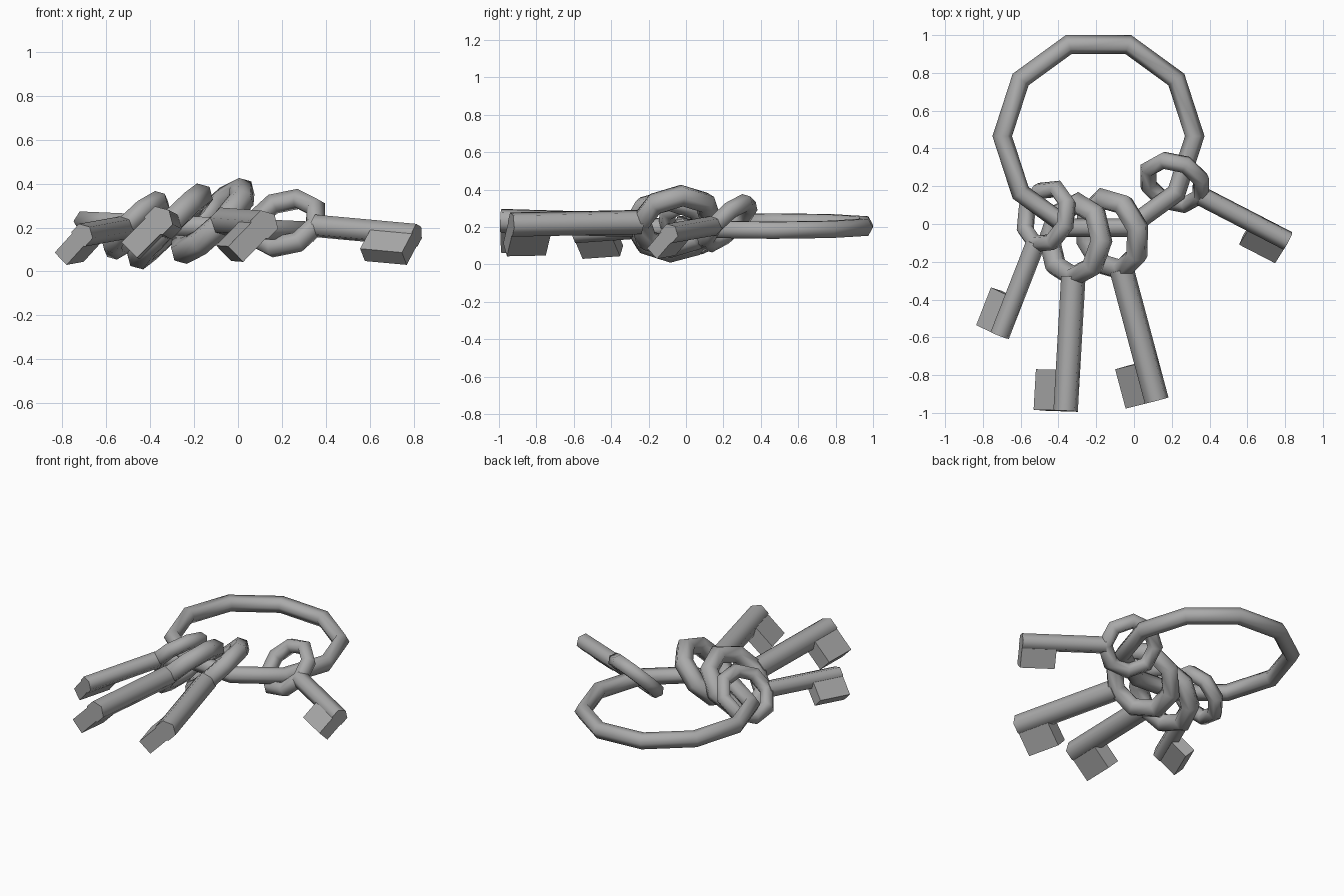
import bpy
from math import cos, sin, radians
from mathutils import Matrix, Vector

if "Cube" in bpy.data.objects:
    bpy.data.objects.remove(bpy.data.objects["Cube"])

METAL = bpy.data.materials.new("grey metal")
METAL.use_nodes = True
METAL.diffuse_color = (0.4, 0.4, 0.4, 1)
METAL.node_tree.nodes["Principled BSDF"].inputs["Base Color"].default_value = METAL.diffuse_color


def finish(name, frame, local=Matrix()):
    """Name, place, colour and shade the part that was just added."""
    ob = bpy.context.object
    ob.name = name
    ob.data.transform(local)
    ob.matrix_world = frame
    ob.data.materials.append(METAL)
    bpy.ops.object.shade_smooth_by_angle(angle=radians(65))


def torus(name, frame, radius, thickness, segments):
    bpy.ops.mesh.primitive_torus_add(major_radius=radius, minor_radius=thickness,
                                     major_segments=segments, minor_segments=6)
    finish(name, frame)


def key_frame(head, tip, roll):
    """Local frame at the key head: the shaft runs along -Y, the bit points to -X."""
    y = (head - tip).normalized()
    flat = y.cross(Vector((0, 0, 1))).normalized()
    x = flat * cos(roll) + flat.cross(y) * sin(roll)
    frame = Matrix((x, y, x.cross(y))).transposed().to_4x4()
    return Matrix.Translation(head) @ frame


def key(label, head, tip, size):
    head, tip = Vector(head), Vector(tip)
    length = (tip - head).length
    frame = key_frame(head, tip, radians(45))
    ring = 0.195 * size
    bit_length, bit_reach = 0.215, 0.19 * size

    # looped head
    torus(label + "_key_head", frame, ring, 0.06 * size, 8)

    # six-sided shaft, one ridge facing away from the bit
    bpy.ops.mesh.primitive_cylinder_add(vertices=6, radius=0.067 * size, depth=length - ring)
    turn = Matrix.Rotation(radians(90), 4, 'X') @ Matrix.Rotation(radians(30), 4, 'Z')
    finish(label + "_key_shaft", frame,
           Matrix.Translation((0, -(length + ring) / 2, 0)) @ turn)

    # square bit, flush with the tip
    bpy.ops.mesh.primitive_cube_add(size=1)
    finish(label + "_key_bit", frame,
           Matrix.Translation((-bit_reach / 2, -length + bit_length / 2, 0))
           @ Matrix.Diagonal((bit_reach, bit_length, 0.1 * size, 1)))


# large carrying ring, slightly tilted
torus("carrying_ring",
      Matrix.Translation((-0.188, 0.465, 0.205)) @ Matrix.Rotation(radians(2.5), 4, 'Y'),
      0.51, 0.052, 10)

# two small outer keys and two large middle keys
key("right_small", (-0.465, 0.04, 0.21), (-0.711, -0.59, 0.165), 0.8)
key("right_large", (-0.31, -0.085, 0.205), (-0.362, -0.99, 0.232), 1)
key("left_large", (-0.115, -0.055, 0.23), (0.12, -0.935, 0.213), 1)
key("left_small", (0.215, 0.22, 0.22), (0.815, -0.09, 0.165), 0.8)
